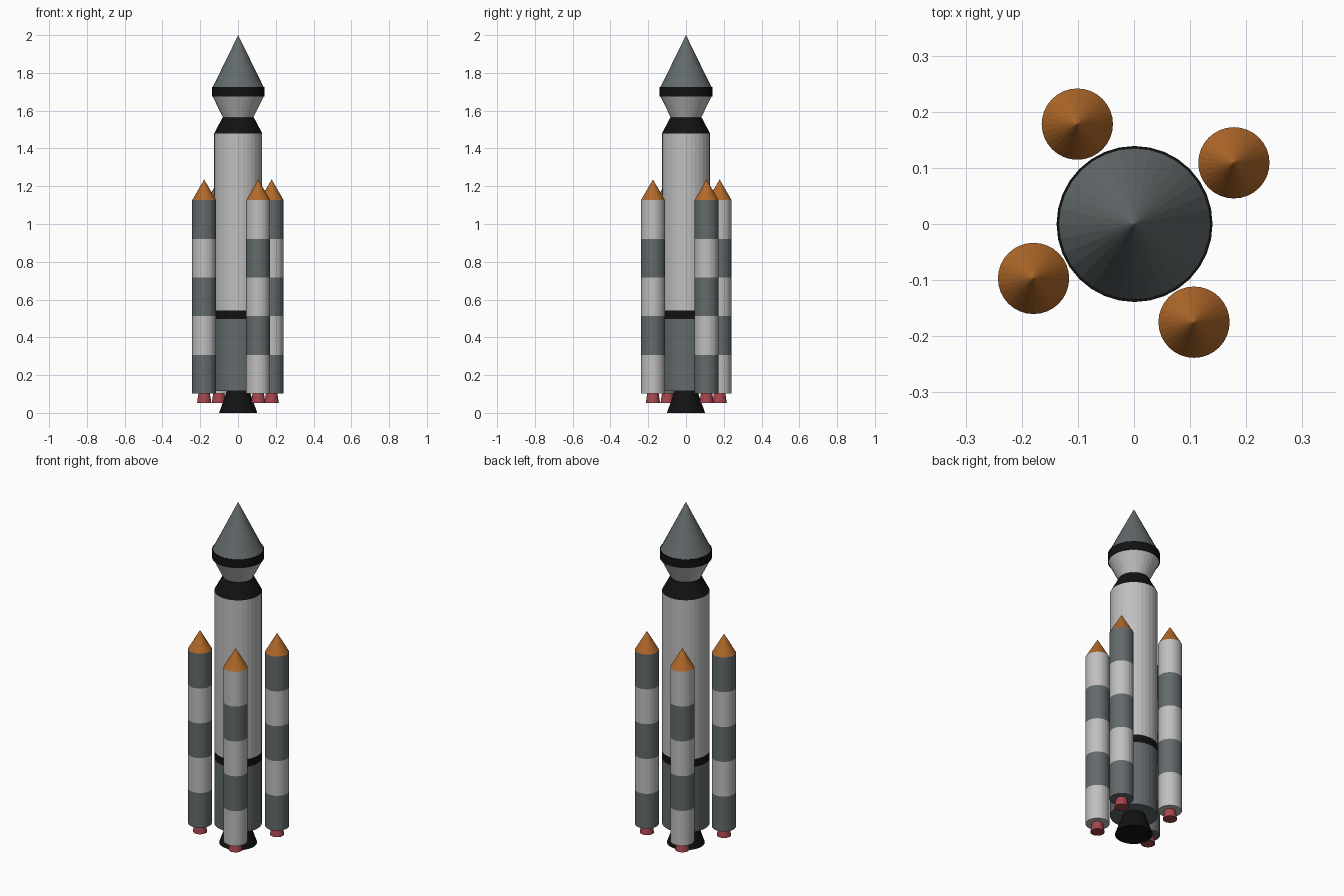
import bpy, bmesh, math

if "Cube" in bpy.data.objects:
    bpy.data.objects.remove(bpy.data.objects["Cube"])

SEG = 32


def material(name, rgb):
    m = bpy.data.materials.new(name)
    m.diffuse_color = (*rgb, 1)
    m.use_nodes = True
    m.node_tree.nodes["Principled BSDF"].inputs["Base Color"].default_value = m.diffuse_color
    return m


LIGHT = material("light grey", (0.52, 0.52, 0.52))
DARK = material("slate grey", (0.125, 0.145, 0.148))
BLACK = material("black", (0.006, 0.006, 0.006))
ORANGE = material("orange", (0.44, 0.14, 0.022))
RED = material("dusty red", (0.38, 0.06, 0.075))


def lathe(name, profile, colours, x, y):
    """Revolve (radius, z) points; colours has one material per profile step."""
    mesh = bpy.data.meshes.new(name)
    slots = list(dict.fromkeys(colours))
    for m in slots:
        mesh.materials.append(m)
    bm = bmesh.new()
    rings = []
    for r, z in profile:
        n = SEG if r > 0 else 1
        rings.append([bm.verts.new((r * math.cos(2 * math.pi * i / SEG),
                                    r * math.sin(2 * math.pi * i / SEG), z))
                      for i in range(n)])
    for a, b, m in zip(rings, rings[1:], colours):
        for i in range(SEG):
            j = (i + 1) % SEG
            if len(a) == 1:
                f = bm.faces.new((a[0], b[j], b[i]))
            elif len(b) == 1:
                f = bm.faces.new((a[i], a[j], b[0]))
            else:
                f = bm.faces.new((a[i], a[j], b[j], b[i]))
            f.material_index = slots.index(m)
    bm.normal_update()
    bm.to_mesh(mesh)
    bm.free()
    ob = bpy.data.objects.new(name, mesh)
    ob.location = (x, y, 0)
    bpy.context.collection.objects.link(ob)
    return ob


# Central stage
CX = 0.001
lathe("core_stage",
      [(0, 0.115), (0.127, 0.115), (0.127, 0.497), (0.127, 0.543), (0.127, 1.48),
       (0.082, 1.565), (0, 1.565)],
      [DARK, DARK, BLACK, LIGHT, BLACK, BLACK], CX, 0)
lathe("core_nozzle", [(0, 0), (0.101, 0), (0.06, 0.116), (0, 0.116)], [BLACK] * 3, CX, 0)

# Payload fairing: flare, band and nose cone
lathe("payload_fairing",
      [(0, 1.563), (0.08, 1.563), (0.135, 1.675), (0.139, 1.675), (0.139, 1.724),
       (0.135, 1.724), (0, 2.0)],
      [LIGHT, LIGHT, BLACK, BLACK, BLACK, DARK], CX, 0)

# Four striped boosters; stripe order alternates around the core
SPOTS = [(0.178, 0.109), (-0.101, 0.178), (-0.179, -0.097), (0.107, -0.175)]
Z0, Z1, R = 0.103, 1.126, 0.0635
for k, (x, y) in enumerate(SPOTS):
    pair = (DARK, LIGHT) if k % 2 == 0 else (LIGHT, DARK)
    stripes = [pair[i % 2] for i in range(5)]
    levels = [(R, Z0 + (Z1 - Z0) * i / 5) for i in range(6)]
    lathe(f"booster_{k + 1}", [(0, Z0)] + levels + [(0, 1.236)],
          [stripes[0]] + stripes + [ORANGE], x, y)
    lathe(f"booster_nozzle_{k + 1}",
          [(0, 0.053), (0.038, 0.053), (0.03, 0.104), (0, 0.104)], [RED] * 3, x, y)
